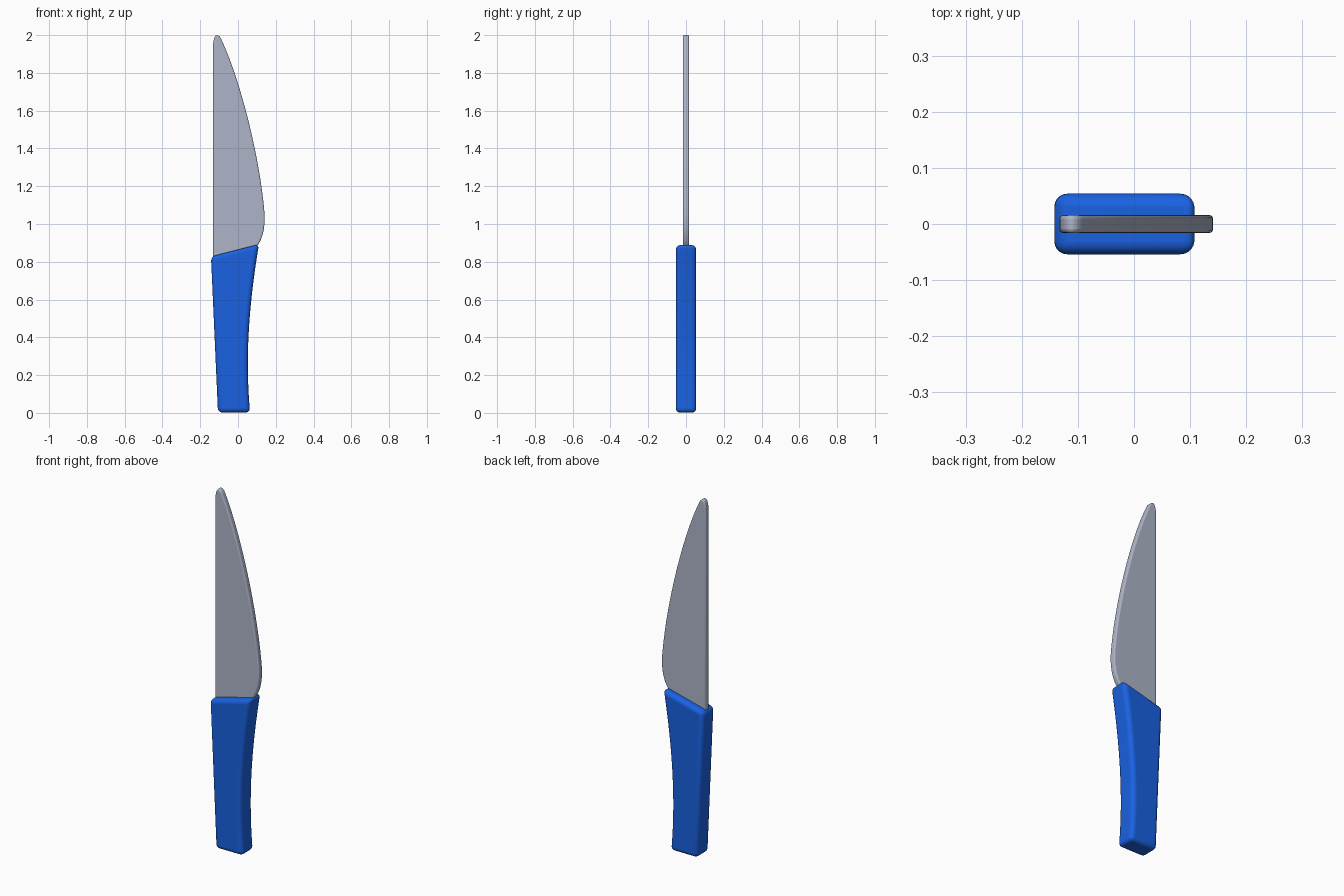
import bpy, bmesh, math
from mathutils import Vector
from mathutils.geometry import interpolate_bezier

if "Cube" in bpy.data.objects:
    bpy.data.objects.remove(bpy.data.objects["Cube"])


def outline(segments):
    # each segment: (start, handle, handle, end, steps) in x, z
    pts = []
    for a, h1, h2, b, n in segments:
        v = [Vector((p[0], 0, p[1])) for p in (a, h1, h2, b)]
        pts += interpolate_bezier(v[0], v[1], v[2], v[3], n + 1)[:-1]
    return pts


def line(a, b):
    return (a, a, b, b, 1)


def slab(name, pts, half, bevel, segs, color=None):
    bm = bmesh.new()
    face = bm.faces.new([bm.verts.new((p.x, -half, p.z)) for p in pts])
    ext = bmesh.ops.extrude_face_region(bm, geom=[face])
    moved = [g for g in ext["geom"] if isinstance(g, bmesh.types.BMVert)]
    bmesh.ops.translate(bm, verts=moved, vec=(0, 2 * half, 0))
    bmesh.ops.recalc_face_normals(bm, faces=bm.faces)
    me = bpy.data.meshes.new(name)
    bm.to_mesh(me)
    bm.free()
    ob = bpy.data.objects.new(name, me)
    bpy.context.collection.objects.link(ob)
    if color:
        mat = bpy.data.materials.new(name + "_color")
        mat.diffuse_color = color
        mat.use_nodes = True
        mat.node_tree.nodes["Principled BSDF"].inputs["Base Color"].default_value = mat.diffuse_color
        me.materials.append(mat)
    mod = ob.modifiers.new("rounded_edges", 'BEVEL')
    mod.width = bevel
    mod.segments = segs
    mod.limit_method = 'ANGLE'
    mod.angle_limit = math.radians(35)
    mod.use_clamp_overlap = False
    bpy.ops.object.select_all(action='DESELECT')
    ob.select_set(True)
    bpy.context.view_layer.objects.active = ob
    bpy.ops.object.shade_smooth_by_angle(angle=math.radians(35))
    return ob


# handle: tapered grip, slanted top, hollowed front edge
bl, br, tr, tl = (-0.106, 0.002), (0.064, 0.002), (0.111, 0.893), (-0.143, 0.828)
slab("handle", outline([
    line(bl, br),
    (br, (0.038, 0.28), (0.055, 0.56), tr, 20),
    line(tr, tl), line(tl, bl)]),
    0.054, 0.023, 5, (0.01, 0.12, 0.75, 1))

# blade: straight spine, rounded tip, curved cutting edge, root sunk in handle
root_l, root_r, heel, belly = (-0.133, 0.74), (0.05, 0.74), (0.09, 0.873), (0.14, 1.06)
edge_top, tip, spine_top = (-0.088, 1.977), (-0.112, 2.0), (-0.133, 1.93)
slab("blade", outline([
    line(root_l, root_r), line(root_r, heel),
    (heel, (0.128, 0.905), (0.146, 0.98), belly, 12),
    (belly, (0.115, 1.36), (0.01, 1.77), edge_top, 24),
    (edge_top, (-0.094, 1.991), (-0.102, 2.0), tip, 6),
    (tip, (-0.126, 2.0), (-0.133, 1.965), spine_top, 8),
    line(spine_top, root_l)]),
    0.016, 0.007, 3, (0.42, 0.46, 0.58, 1))
